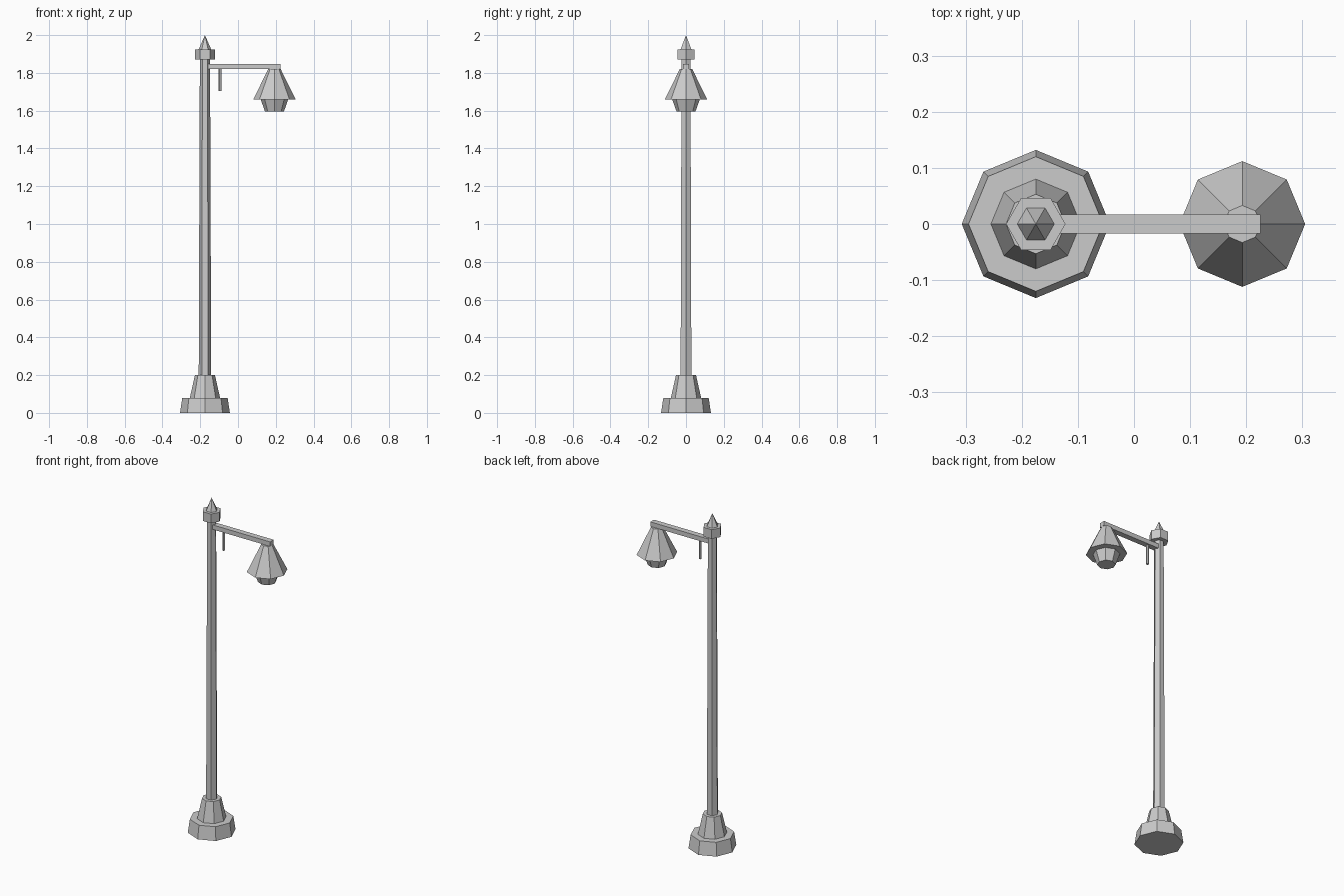
import bpy, bmesh, math

if "Cube" in bpy.data.objects:
    bpy.data.objects.remove(bpy.data.objects["Cube"])

metal = bpy.data.materials.new("grey_metal")
metal.diffuse_color = (0.6, 0.6, 0.6, 1)
metal.use_nodes = True
metal.node_tree.nodes["Principled BSDF"].inputs["Base Color"].default_value = metal.diffuse_color
POLE_X, LAMP_X = -0.175, 0.193


def make_object(name, bm):
    bmesh.ops.recalc_face_normals(bm, faces=bm.faces)
    mesh = bpy.data.meshes.new(name)
    bm.to_mesh(mesh)
    bm.free()
    mesh.materials.append(metal)
    bpy.context.collection.objects.link(bpy.data.objects.new(name, mesh))


def frustum(name, x, sides, r0, z0, r1, z1):
    """Closed tapered prism with a corner on +x; r1 = 0 gives a point."""
    bm = bmesh.new()

    def ring(r, z):
        return [bm.verts.new((x + r * math.cos(a), r * math.sin(a), z))
                for a in (2 * math.pi * i / sides for i in range(sides))]

    low = ring(r0, z0)
    bm.faces.new(low)
    if r1 == 0:
        tip = bm.verts.new((x, 0, z1))
        for i in range(sides):
            bm.faces.new((low[i], low[(i + 1) % sides], tip))
    else:
        high = ring(r1, z1)
        bm.faces.new(high)
        for i in range(sides):
            j = (i + 1) % sides
            bm.faces.new((low[i], low[j], high[j], high[i]))
    make_object(name, bm)


def box(name, x0, x1, y0, y1, z0, z1):
    bm = bmesh.new()
    bmesh.ops.create_cube(bm, size=1)
    for v in bm.verts:
        v.co = (x1 if v.co.x > 0 else x0, y1 if v.co.y > 0 else y0, z1 if v.co.z > 0 else z0)
    make_object(name, bm)


# Stepped eight-sided foot
frustum("base_plinth", POLE_X, 8, 0.132, 0.0, 0.12, 0.08)
frustum("base_collar", POLE_X, 8, 0.08, 0.08, 0.053, 0.2)

# Six-sided post with cap and spike
frustum("post", POLE_X, 6, 0.033, 0.2, 0.027, 1.87)
frustum("post_cap", POLE_X, 6, 0.053, 1.87, 0.053, 1.925)
frustum("finial", POLE_X, 6, 0.033, 1.925, 0.0, 2.0)

# Bracket arm and small hanging rod
box("arm", -0.165, 0.225, -0.017, 0.017, 1.82, 1.847)
frustum("hanging_rod", -0.095, 6, 0.008, 1.705, 0.008, 1.82)

# Lamp head
frustum("lamp_shade", LAMP_X, 8, 0.112, 1.66, 0.033, 1.82)
frustum("lamp_glass", LAMP_X, 8, 0.05, 1.595, 0.073, 1.66)
